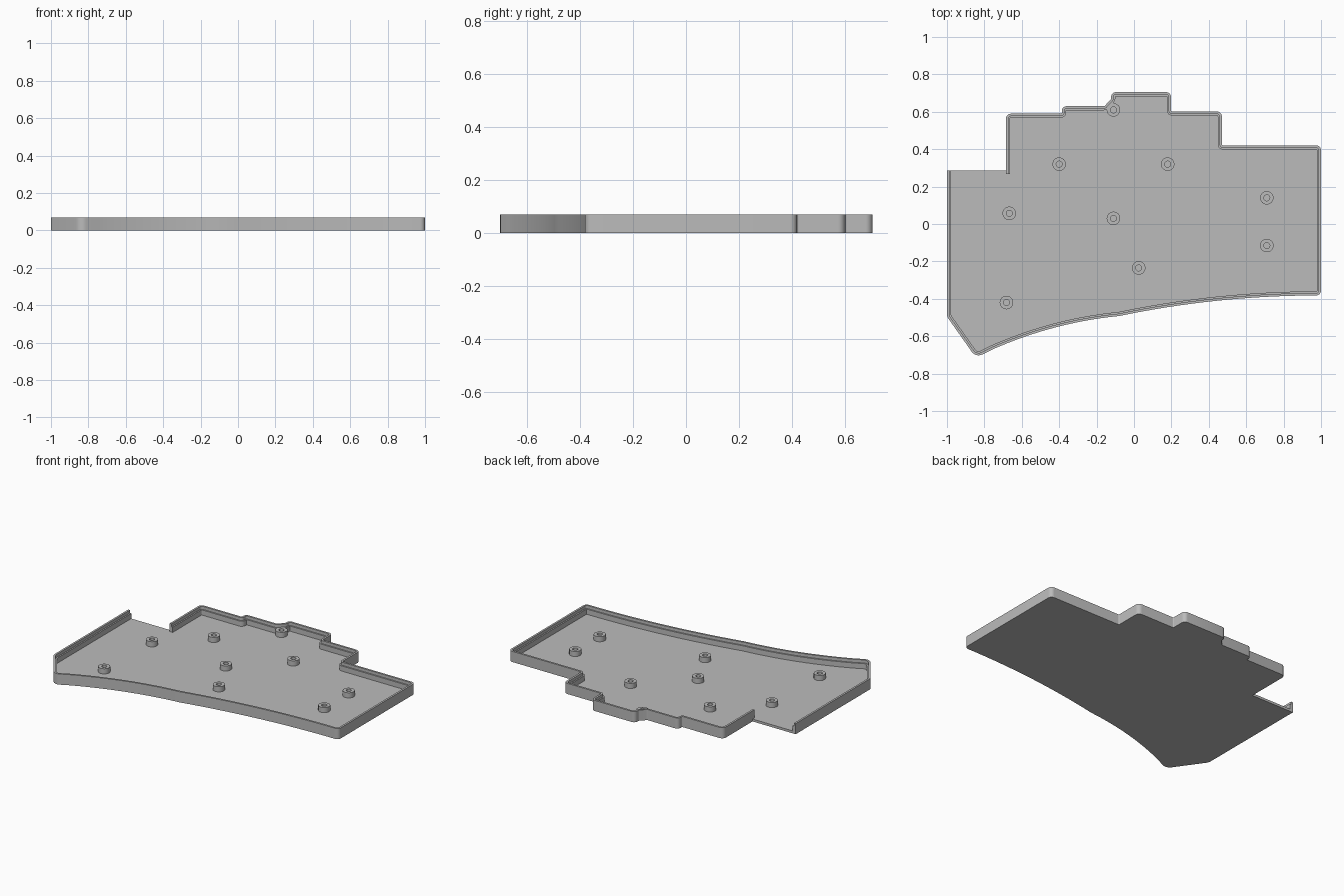
import bpy
import bmesh
import math
from mathutils import Vector

cube = bpy.data.objects.get("Cube")
if cube:
    bpy.data.objects.remove(cube, do_unlink=True)

HEIGHT, FLOOR, LEDGE = 0.07, 0.016, 0.05
LIP_WIDTH, LEDGE_WIDTH = 0.013, 0.022

grey = bpy.data.materials.new("plain grey")
grey.use_nodes = True
grey.diffuse_color = (0.5, 0.5, 0.5, 1)
grey.node_tree.nodes["Principled BSDF"].inputs["Base Color"].default_value = (0.5, 0.5, 0.5, 1)


def finish(name, bm):
    """Turn a bmesh into a smooth-shaded grey object with sharp edges kept."""
    bmesh.ops.recalc_face_normals(bm, faces=bm.faces)
    mesh = bpy.data.meshes.new(name)
    bm.to_mesh(mesh)
    bm.free()
    mesh.materials.append(grey)
    obj = bpy.data.objects.new(name, mesh)
    bpy.context.collection.objects.link(obj)
    bpy.ops.object.select_all(action='DESELECT')
    obj.select_set(True)
    bpy.context.view_layer.objects.active = obj
    bpy.ops.object.shade_smooth_by_angle(angle=math.radians(30))
    return obj


def bezier(a, c, b, steps):
    a, b, c = Vector(a), Vector(b), Vector(c)
    return [a * (1 - t) ** 2 + c * 2 * t * (1 - t) + b * t * t
            for t in (i / steps for i in range(1, steps))]


def rounded(prev, corner, nxt, radius, steps=6):
    """Fillet one corner with a circular arc."""
    d1, d2 = (prev - corner).normalized(), (nxt - corner).normalized()
    half = d1.angle(d2) / 2
    reach = radius / math.tan(half)
    centre = corner + (d1 + d2).normalized() * radius / math.sin(half)
    v1, v2 = corner + d1 * reach - centre, corner + d2 * reach - centre
    sweep = v1.angle(v2)
    return [centre + (v1 * math.sin(sweep * (1 - i / steps)) + v2 * math.sin(sweep * i / steps))
            / math.sin(sweep) for i in range(steps + 1)]


def inset(path, distance):
    """Offset an open clockwise path towards the inside."""
    result = []
    for i, p in enumerate(path):
        d_in = (p - path[i - 1]).normalized() if i else None
        d_out = (path[i + 1] - p).normalized() if i < len(path) - 1 else d_in
        d_in = d_in or d_out
        n1, n2 = Vector((d_in.y, -d_in.x)), Vector((d_out.y, -d_out.x))
        result.append(p + (n1 + n2) * distance / (1 + n1.dot(n2)))
    return result


# Outline corners with fillet radii, clockwise from the open notch
corners = [(-0.685, 0.285, 0), (-0.685, 0.59, 0.028), (-0.385, 0.59, 0.006),
           (-0.385, 0.63, 0.024), (-0.158, 0.63, 0.012), (-0.122, 0.668, 0.008),
           (-0.122, 0.705, 0.024), (0.198, 0.705, 0.026), (0.198, 0.602, 0.006),
           (0.47, 0.602, 0.028), (0.47, 0.42, 0.006), (1, 0.42, 0.026),
           (1, -0.382, 0.026), (-0.08, -0.492, 0), (-0.845, -0.715, 0.045),
           (-1, -0.495, 0.05), (-1, 0.285, 0)]
arc_right = bezier((0.96, -0.382), (0.435, -0.385), (-0.08, -0.492), 16)
arc_left = bezier((-0.08, -0.492), (-0.45, -0.528), (-0.8, -0.69), 16)
points = [Vector(c[:2]) for c in corners]
outline = []
for i, (x, y, r) in enumerate(corners):
    if r:
        outline += rounded(points[i - 1] if i != 14 else arc_left[-1], points[i],
                           points[i + 1] if i != 12 else arc_right[0], r)
    else:
        outline.append(points[i])
    if i == 12:
        outline += arc_right
    elif i == 13:
        outline += arc_left

# Floor plate
bm = bmesh.new()
base = bm.faces.new([bm.verts.new((p.x, p.y, 0)) for p in outline])
top = bmesh.ops.extrude_face_region(bm, geom=[base], use_keep_orig=True)
bmesh.ops.translate(bm, vec=(0, 0, FLOOR),
                    verts=[g for g in top["geom"] if isinstance(g, bmesh.types.BMVert)])
finish("floor_plate", bm)

# Rim wall with a stepped inner ledge, open along the notch
path = [Vector((-0.685, 0.266))] + outline[1:]
section = [(0, FLOOR), (0, HEIGHT), (LIP_WIDTH, HEIGHT), (LIP_WIDTH, LEDGE),
           (LEDGE_WIDTH, LEDGE), (LEDGE_WIDTH, FLOOR)]
bm = bmesh.new()
rails = [[bm.verts.new((p.x, p.y, z)) for p in inset(path, d)] for d, z in section]
for k, rail in enumerate(rails):
    other = rails[(k + 1) % len(rails)]
    for i in range(len(path) - 1):
        bm.faces.new((rail[i], rail[i + 1], other[i + 1], other[i]))
for end in (0, -1):
    bm.faces.new([rail[end] for rail in rails])
finish("rim_wall", bm)

# Screw posts with blind holes
posts = [(-0.11, 0.61), (-0.4, 0.32), (0.18, 0.32), (-0.667, 0.057), (-0.11, 0.03),
         (0.71, 0.14), (0.71, -0.115), (0.025, -0.235), (-0.682, -0.42)]
profile = [(0.036, FLOOR), (0.036, LEDGE), (0.016, LEDGE), (0.016, FLOOR)]
SIDES = 32
for number, (x, y) in enumerate(posts, 1):
    bm = bmesh.new()
    rings = [[bm.verts.new((x + r * math.cos(math.tau * i / SIDES),
                            y + r * math.sin(math.tau * i / SIDES), z))
              for i in range(SIDES)] for r, z in profile]
    for k, ring in enumerate(rings):
        other = rings[(k + 1) % len(rings)]
        for i in range(SIDES):
            j = (i + 1) % SIDES
            bm.faces.new((ring[i], ring[j], other[j], other[i]))
    finish(f"screw_post_{number}", bm)
